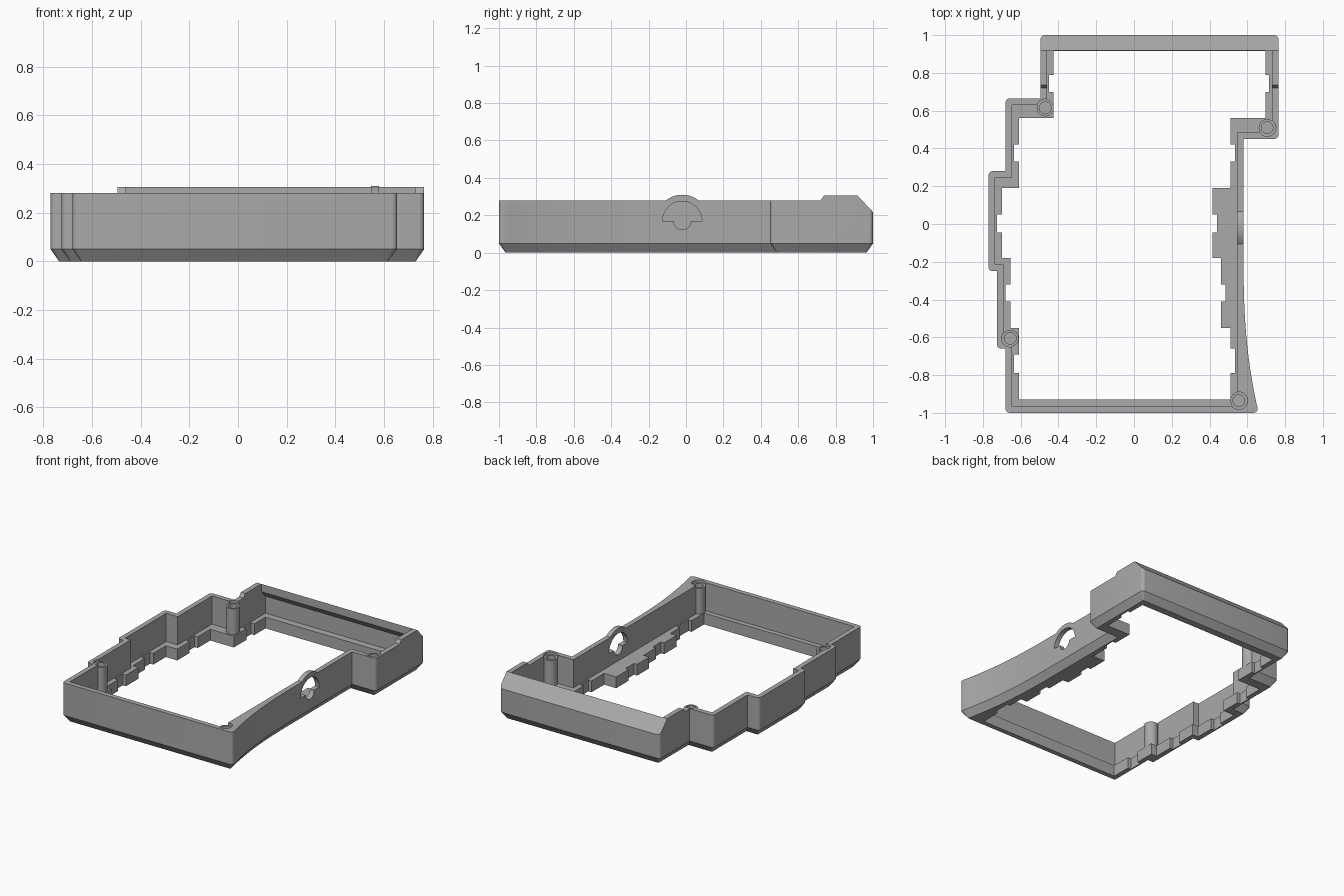
import bpy, bmesh, math
from mathutils import Vector

if "Cube" in bpy.data.objects:
    bpy.data.objects.remove(bpy.data.objects["Cube"])

grey = bpy.data.materials.new("grey_plastic")
grey.diffuse_color = (0.4, 0.4, 0.4, 1)
grey.use_nodes = True
grey.node_tree.nodes["Principled BSDF"].inputs["Base Color"].default_value = grey.diffuse_color


def loft(name, rings):
    """Closed solid through matching rings of 3D points."""
    bm = bmesh.new()
    vs = [[bm.verts.new(p) for p in ring] for ring in rings]
    n = len(vs[0])
    bm.faces.new(vs[0][::-1])
    bm.faces.new(vs[-1])
    for a, b in zip(vs, vs[1:]):
        for i in range(n):
            j = (i + 1) % n
            bm.faces.new((a[i], a[j], b[j], b[i]))
    bmesh.ops.recalc_face_normals(bm, faces=bm.faces)
    mesh = bpy.data.meshes.new(name)
    bm.to_mesh(mesh)
    bm.free()
    mesh.materials.append(grey)
    ob = bpy.data.objects.new(name, mesh)
    bpy.context.collection.objects.link(ob)
    return ob


def prism_z(name, pts, z0, z1):
    return loft(name, [[(x, y, z) for x, y in pts] for z in (z0, z1)])


def prism_x(name, pts, x0, x1):
    return loft(name, [[(x, y, z) for y, z in pts] for x in (x0, x1)])


def arc(cx, cy, r, a0, a1, n):
    return [(cx + r * math.cos(math.radians(a0 + (a1 - a0) * i / n)),
             cy + r * math.sin(math.radians(a0 + (a1 - a0) * i / n))) for i in range(n + 1)]


def circle(cx, cy, r, n=32):
    return arc(cx, cy, r, 0, 360, n)[:-1]


def inset(pts, d):
    """Mitred inward offset of a counter-clockwise outline."""
    out = []
    for i, p in enumerate(pts):
        p = Vector(p)
        a = (p - Vector(pts[i - 1])).normalized()
        b = (Vector(pts[(i + 1) % len(pts)]) - p).normalized()
        na, nb = Vector((-a.y, a.x)), Vector((-b.y, b.x))
        out.append(tuple(p + (na + nb) * (d / (1 + na.dot(nb)))))
    return out


def rounded(pts, r, n=5):
    """Round the outward corners of an outline."""
    out = []
    for i, p in enumerate(pts):
        p = Vector(p)
        a = (p - Vector(pts[i - 1])).normalized()
        b = (Vector(pts[(i + 1) % len(pts)]) - p).normalized()
        turn = math.atan2(a.x * b.y - a.y * b.x, a.dot(b))
        if turn < 0.7:
            out.append(tuple(p))
            continue
        start = p - a * (r * math.tan(turn / 2))
        centre = start + Vector((-a.y, a.x)) * r
        a0 = math.degrees(math.atan2(start.y - centre.y, start.x - centre.x))
        out += arc(centre.x, centre.y, r, a0, a0 + math.degrees(turn), n)
    return out


def combine(target, tool, op):
    mod = target.modifiers.new(op.lower(), 'BOOLEAN')
    mod.operation, mod.object, mod.solver = op, tool, 'EXACT'
    bpy.context.view_layer.update()
    deps = bpy.context.evaluated_depsgraph_get()
    mesh = bpy.data.meshes.new_from_object(target.evaluated_get(deps))
    target.modifiers.clear()
    target.data = mesh
    bpy.data.objects.remove(tool)


# Outer outline: stepped left side, flared right front corner
steps = [(0.58, 0.45), (0.765, 0.45), (0.765, 1.0), (-0.495, 1.0), (-0.495, 0.665),
         (-0.68, 0.665), (-0.68, 0.28), (-0.77, 0.28), (-0.77, -0.25), (-0.725, -0.25),
         (-0.725, -0.66), (-0.68, -0.66), (-0.68, -1.0)]
flare = [(0.58 + 0.08 * (i / 14) ** 2.4, -0.2 - 0.8 * i / 14) for i in range(14, -1, -1)]
outline = flare + steps

# Frame body with chamfered underside
low, full = rounded(inset(outline, 0.035), 0.006), rounded(outline, 0.022)
frame = loft("frame", [[(x, y, z) for x, y in ring]
                       for ring, z in ((low, 0), (full, 0.05), (full, 0.36))])

# Hollow above the inner shelf
combine(frame, prism_z("cut", inset([(0.58, -1.0)] + steps, 0.035), 0.08, 0.5), 'DIFFERENCE')

# Toothed opening: sections of the shelf edge, (x, y start, y end), with a notch between teeth
right = [(0.51, -0.93, -0.79), (0.535, -0.79, -0.66), (0.51, -0.66, -0.55), (0.46, -0.55, -0.41),
         (0.485, -0.41, -0.32), (0.46, -0.32, -0.18), (0.415, -0.18, -0.045), (0.44, -0.045, 0.05),
         (0.415, 0.05, 0.19), (0.51, 0.19, 0.33), (0.535, 0.33, 0.42), (0.51, 0.42, 0.56),
         (0.695, 0.56, 0.7), (0.715, 0.7, 0.79), (0.695, 0.79, 0.915)]
left = [(-0.425, 0.915, 0.79), (-0.45, 0.79, 0.7), (-0.425, 0.7, 0.56), (-0.61, 0.56, 0.42),
        (-0.635, 0.42, 0.33), (-0.61, 0.33, 0.19), (-0.7, 0.19, 0.05), (-0.725, 0.05, -0.045),
        (-0.7, -0.045, -0.18), (-0.655, -0.18, -0.32), (-0.68, -0.32, -0.41),
        (-0.655, -0.41, -0.55), (-0.61, -0.55, -0.69), (-0.635, -0.69, -0.79), (-0.61, -0.79, -0.93)]
opening = [p for x, y0, y1 in right + left for p in ((x, y0), (x, y1))]
combine(frame, prism_z("cut", opening, -0.1, 0.2), 'DIFFERENCE')

# Overhanging back rim
rim = [(0.918, 0.34), (0.918, 0.25), (0.965, 0.2), (0.98, 0.2), (0.98, 0.34)]
combine(frame, prism_x("rim", rim, -0.48, 0.75), 'UNION')

# Top profile: flat rim, raised back, sloped rear edge
top = [(-1.2, 0.28), (0.72, 0.28), (0.737, 0.305), (0.918, 0.305), (1.0, 0.217),
       (1.1, 0.11), (1.1, 0.6), (-1.2, 0.6)]
combine(frame, prism_x("cut", top, -1, 1), 'DIFFERENCE')

# Arched boss and keyhole in the right wall
combine(frame, prism_x("boss", arc(-0.02, 0.17, 0.14, 0, 180, 32), 0.546, 0.579), 'UNION')
keyhole = arc(-0.02, 0.17, 0.105, 0, 180, 28) + arc(-0.02, 0.17, 0.047, 180, 360, 14)
combine(frame, prism_x("cut", keyhole, 0.525, 0.7), 'DIFFERENCE')

# Screw posts sunk into the wall corners
for x, y in ((-0.47, 0.615), (0.705, 0.51), (-0.655, -0.605), (0.555, -0.935)):
    combine(frame, prism_z("cut", circle(x, y, 0.046), 0.262, 0.5), 'DIFFERENCE')
    combine(frame, prism_z("post", circle(x, y, 0.045), 0.055, 0.262), 'UNION')
    combine(frame, prism_z("cut", circle(x, y, 0.031), 0.1, 0.5), 'DIFFERENCE')

bpy.context.view_layer.objects.active = frame
frame.select_set(True)
bpy.ops.object.shade_smooth_by_angle(angle=math.radians(25))
